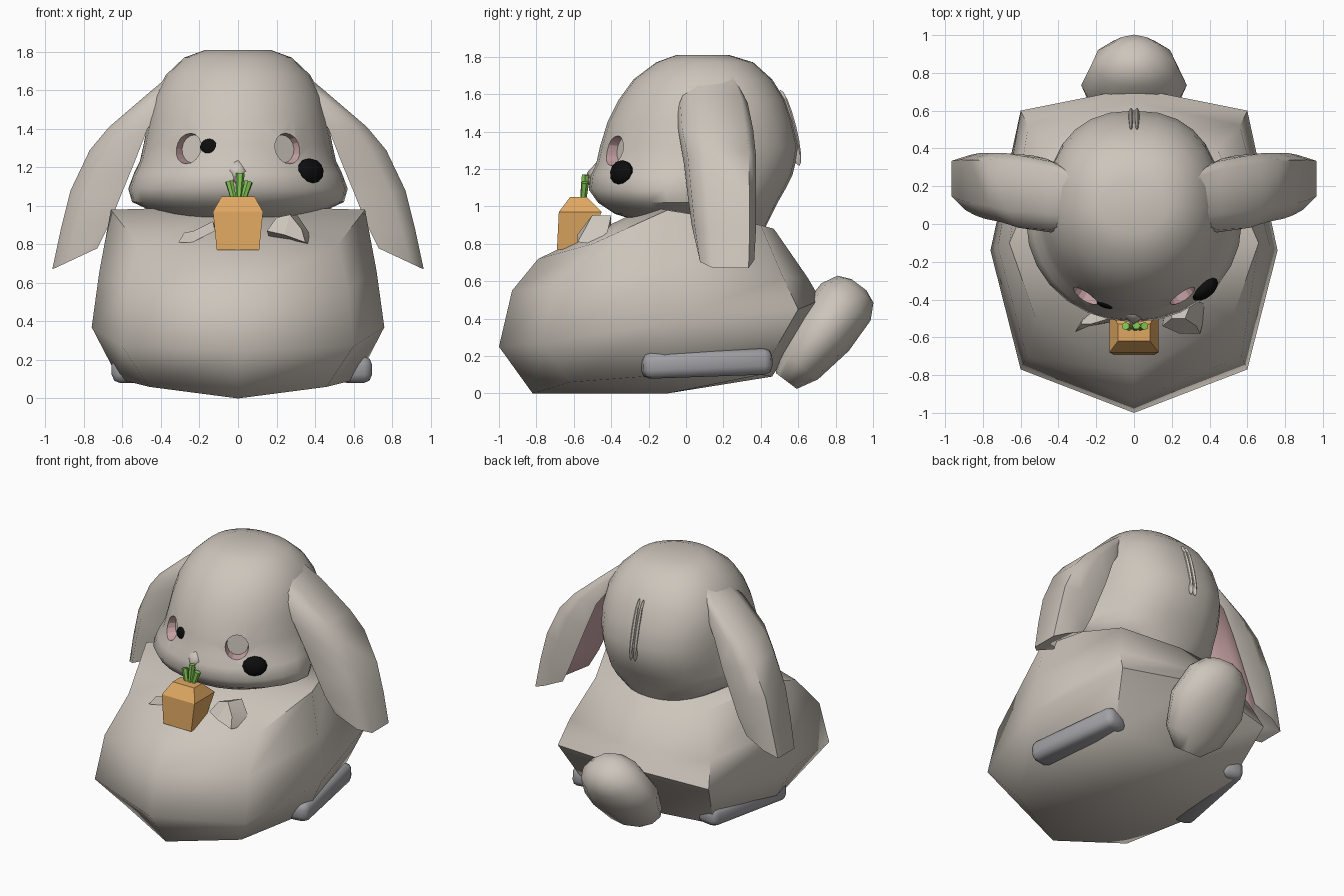
import bpy, bmesh, math
from mathutils import Vector, Matrix

cube = bpy.data.objects.get("Cube")
if cube:
    bpy.data.objects.remove(cube, do_unlink=True)


def material(name, rgb):
    m = bpy.data.materials.new(name)
    m.use_nodes = True
    m.diffuse_color = (*rgb, 1)
    m.node_tree.nodes["Principled BSDF"].inputs["Base Color"].default_value = (*rgb, 1)
    return m


FUR = material("warm_grey_fur", (0.61, 0.56, 0.50))
PINK = material("soft_pink", (0.60, 0.38, 0.39))
GREY = material("foot_grey", (0.36, 0.36, 0.38))
BLACK = material("black", (0.004, 0.004, 0.004))
ORANGE = material("carrot_orange", (0.74, 0.39, 0.12))
GREEN = material("leaf_green", (0.23, 0.58, 0.09))


def smooth(ob, angle):
    bpy.ops.object.select_all(action='DESELECT')
    ob.select_set(True)
    bpy.context.view_layer.objects.active = ob
    if angle:
        bpy.ops.object.shade_smooth_by_angle(angle=math.radians(angle))


def finish(name, bm, mats, angle=35, matrix=None):
    """Turn a bmesh into an object with angle based smoothing."""
    bmesh.ops.remove_doubles(bm, verts=bm.verts, dist=0.0005)
    bmesh.ops.recalc_face_normals(bm, faces=bm.faces)
    if matrix:
        bm.transform(matrix)
    me = bpy.data.meshes.new(name)
    bm.to_mesh(me)
    bm.free()
    for m in mats:
        me.materials.append(m)
    ob = bpy.data.objects.new(name, me)
    bpy.context.collection.objects.link(ob)
    smooth(ob, angle)
    return ob


def loft(name, rings, mats, angle=35, second=(), matrix=None, capped=True):
    """Skin closed rings; strips listed in second take the second material."""
    bm = bmesh.new()
    rows = [[bm.verts.new(p) for p in r] for r in rings]
    n = len(rows[0])
    for a, b in zip(rows, rows[1:]):
        for j in range(n):
            k = (j + 1) % n
            f = bm.faces.new((a[j], a[k], b[k], b[j]))
            f.material_index = int(j in second)
    if capped:
        bm.faces.new(rows[0])
        bm.faces.new(rows[-1])
    return finish(name, bm, mats, angle, matrix)


def ball(name, loc, size, mat, matrix=None, seg=12):
    bm = bmesh.new()
    bmesh.ops.create_uvsphere(bm, u_segments=seg, v_segments=8, radius=1)
    m = Matrix.Translation(loc) @ (matrix or Matrix()) @ Matrix.Diagonal((*size, 1))
    return finish(name, bm, [mat], 35, m)


def facing(direction):
    return Vector(direction).to_track_quat('Z', 'Y').to_matrix().to_4x4()


# Body: faceted rings, each given as the half from front centre to back centre
def mirrored(half):
    return half + [(-x, y, z) for x, y, z in half[-2:0:-1]]


body_rings = [mirrored(h) for h in (
    [(0, -.82, 0), (.46, -.62, .06), (.62, -.1, .1), (.5, .4, .1), (0, .46, .09)],
    [(0, -1, .25), (.6, -.77, .27), (.76, -.14, .37), (.6, .6, .45), (0, .72, .5)],
    [(0, -.93, .55), (.57, -.7, .57), (.72, -.12, .66), (.56, .52, .62), (0, .65, .62)],
    [(0, -.79, .72), (.52, -.5, .8), (.66, -.1, .98), (.44, .4, .9), (0, .47, .88)],
)]
# Collapsed end rings close the bottom and top in a fan
body_rings = [[(0, -.1, 0)] * 8] + body_rings + [[(0, -.2, 1.0)] * 8]
loft("body", body_rings, [FUR], 58, capped=False)

# Head: rounded rings of height, front, back and half width
HEAD = [(.88, -.12, .42, .28), (.96, -.38, .46, .42), (1.02, -.47, .49, .55),
        (1.09, -.52, .53, .57), (1.17, -.51, .57, .54), (1.23, -.48, .585, .51),
        (1.32, -.46, .6, .49), (1.45, -.42, .57, .465), (1.57, -.36, .53, .435),
        (1.68, -.28, .46, .375), (1.77, -.16, .36, .28), (1.81, -.05, .23, .17)]


def oval(z, front, back, w, n=28):
    """Ring with pointed front, fuller back and cheeks only at the front."""
    pts = []
    for i in range(n):
        c, s = math.cos(math.tau * i / n), math.sin(math.tau * i / n)
        e = 0.85 if s > 0 else 1.0
        narrow = min(max(s * 3, 0), 1)
        half = w + (min(w, .465) - w) * narrow
        x = half * math.copysign(abs(c) ** e, c)
        y = (front + back) / 2 + (back - front) / 2 * math.copysign(abs(s) ** e, s)
        pts.append((x, y, z))
    return pts


head = loft("head", [oval(*r) for r in HEAD], [FUR, PINK], 45)

# Shallow eye sockets with pink rims, cut into the head
for side in (-1, 1):
    out = Vector((side * .5, -.86, .08)).normalized()
    bm = bmesh.new()
    bmesh.ops.create_cone(bm, cap_ends=True, segments=16, radius1=.07, radius2=.085, depth=.12)
    for f in bm.faces:
        f.material_index = int(len(f.verts) == 4)
    m = Matrix.Translation((side * .26, -.385, 1.3)) @ facing(out) @ Matrix.Diagonal((1, 1.05, 1, 1))
    cutter = finish("socket_cutter", bm, [FUR, PINK], 0, m)
    mod = head.modifiers.new("socket", 'BOOLEAN')
    mod.operation, mod.object, mod.solver = 'DIFFERENCE', cutter, 'EXACT'
    bpy.ops.object.select_all(action='DESELECT')
    head.select_set(True)
    bpy.context.view_layer.objects.active = head
    bpy.ops.object.modifier_apply(modifier=mod.name)
    bpy.data.objects.remove(cutter, do_unlink=True)
smooth(head, 45)

# Loose black pupils
ball("right_pupil", (-.15, -.425, 1.305), (.05, .045, .02), BLACK, facing((-.3, -.95, .1)))
ball("left_pupil", (.375, -.345, 1.18), (.082, .068, .045), BLACK, facing((.6, -.75, .15)))

# Nose and mouth
loft("nose", [[(-.08, -.45, 1.23), (0, -.475, 1.24), (.08, -.45, 1.23), (0, -.4, 1.22)],
              [(-.055, -.49, 1.18), (0, -.53, 1.18), (.055, -.49, 1.18), (0, -.4, 1.18)],
              [(-.015, -.5, 1.12), (0, -.525, 1.12), (.015, -.5, 1.12), (0, -.4, 1.12)]], [FUR], 80)
ball("mouth", (0, -.52, 1.135), (.025, .015, .02), PINK, seg=8)

# Raised fold down the back of the head
for side in (-1, 1):
    ball("back_fold", (side * .016, .555, 1.42), (.016, .035, .21), FUR,
         Matrix.Rotation(math.radians(14), 4, 'X'), 8)

# Ears: outer x z, inner x z, front and back edge
EAR = [(.28, 1.74, .32, 1.62, .02, .25), (.46, 1.59, .40, 1.5, -.05, .33),
       (.67, 1.41, .47, 1.4, -.04, .36), (.77, 1.29, .54, 1.22, -.01, .375),
       (.87, 1.08, .61, 1.05, .01, .375), (.92, .88, .67, .9, .03, .375),
       (.965, .67, .73, .78, .06, .365)]
for side, name in ((1, "left_ear"), (-1, "right_ear")):
    rings = []
    for ox, oz, ix, iz, y0, y1 in EAR:
        def at(t, s):
            """Point t of the way outwards and s of the way backwards."""
            return (side * (ix + (ox - ix) * t), y0 + (y1 - y0) * s, iz + (oz - iz) * t)
        rings.append([at(0, 0), at(.7, .05), at(1, .28), at(1, .9), at(.6, 1), at(0, .97), at(.45, .5)])
    loft(name, rings, [FUR, PINK], 65, second=(5, 6))

# Tail: plump pillow leaning back, length, half width and half thickness
TAIL = [(-.33, .1, .07), (-.22, .22, .13), (0, .28, .17), (.2, .22, .165),
        (.285, .13, .12), (.315, .05, .05)]
rings = [[(w * math.cos(i * math.tau / 12), t * math.sin(i * math.tau / 12), h)
          for i in range(12)] for h, w, t in TAIL]
loft("tail", rings, [FUR], 50,
     matrix=Matrix.Translation((0, .735, .33)) @ Matrix.Rotation(math.radians(-37), 4, 'X'))

# Feet: rounded slabs tucked under the sides, toes turned out
for side, x, name in ((1, .565, "left_foot"), (-1, .525, "right_foot")):
    m = (Matrix.Translation((side * x, .11, .16)) @ Matrix.Rotation(math.radians(side * 9), 4, 'Z')
         @ Matrix.Rotation(math.radians(2), 4, 'X') @ Matrix.Diagonal((.17, .7, .14, 1)))
    bm = bmesh.new()
    bmesh.ops.create_cube(bm, size=1, matrix=m)
    bmesh.ops.bevel(bm, geom=bm.edges[:], offset=.045, segments=2, affect='EDGES', profile=.5)
    finish(name, bm, [GREY], 50)

# Carrot: tapered block with a chamfered top
def box_ring(z, w, y0, y1):
    return [(-w, y0, z), (w, y0, z), (w, y1, z), (-w, y1, z)]


loft("carrot", [box_ring(.77, .11, -.69, -.55), box_ring(.97, .13, -.68, -.45),
                box_ring(1.05, .085, -.62, -.53)], [ORANGE], 20)

# Carrot leaves
for x, top in ((-.04, 1.13), (.01, 1.17), (.05, 1.13)):
    bm = bmesh.new()
    bmesh.ops.create_cone(bm, cap_ends=True, segments=6, radius1=.015, radius2=.022, depth=top - 1.02)
    m = Matrix.Translation((x * .8, -.545, (top + 1.02) / 2)) @ facing((x * 6, .1, 1))
    finish("carrot_leaf", bm, [GREEN], 0, m)

# Paws: small faceted shards beside the carrot
loft("left_paw", [[(.15, -.54, .87), (.2, -.5, .94), (.18, -.4, .9), (.16, -.48, .84)],
                  [(.24, -.58, .85), (.27, -.5, .955), (.31, -.4, .95), (.28, -.48, .82)],
                  [(.35, -.58, .81), (.33, -.54, .88), (.37, -.42, .86), (.37, -.5, .8)]], [FUR], 20)
loft("right_paw", [[(-.12, -.52, .87), (-.13, -.5, .92), (-.12, -.44, .9)],
                   [(-.24, -.54, .81), (-.23, -.53, .87), (-.22, -.46, .85)],
                   [(-.31, -.57, .81), (-.28, -.53, .86), (-.27, -.5, .82)]], [FUR], 20)
